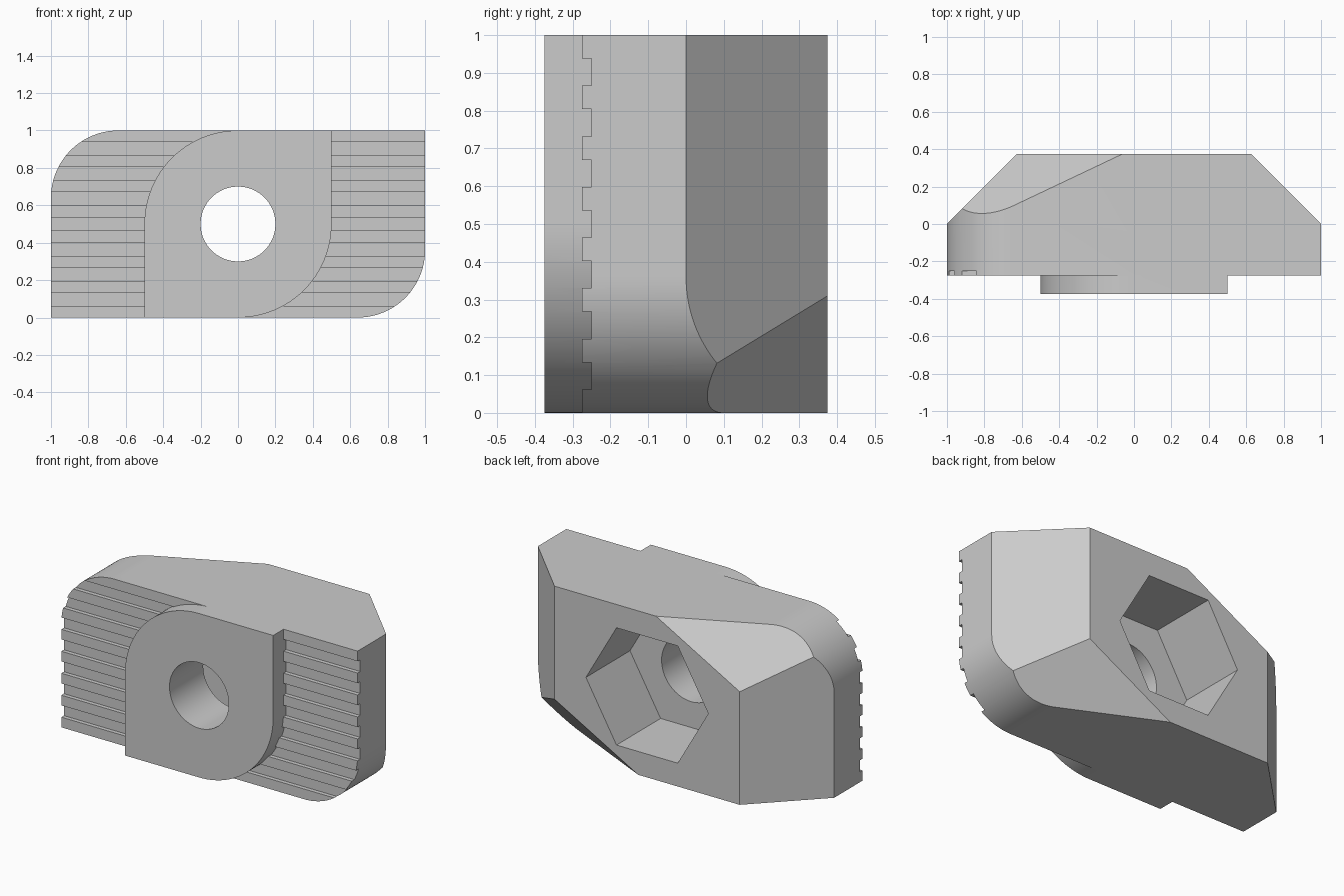
import bpy, bmesh
from math import pi, cos, sin
from mathutils import Vector

if "Cube" in bpy.data.objects:
    bpy.data.objects.remove(bpy.data.objects["Cube"], do_unlink=True)

FRONT, BACK = -0.275, 0.375      # depth of the serrated face and the back face

steel = bpy.data.materials.new("light_grey_steel")
steel.use_nodes = True
steel.diffuse_color = (0.6, 0.6, 0.6, 1)
steel.node_tree.nodes["Principled BSDF"].inputs["Base Color"].default_value = (0.6, 0.6, 0.6, 1)


def arc(cx, cz, r, start, end, steps):
    return [(cx + r * cos(start + (end - start) * i / steps),
             cz + r * sin(start + (end - start) * i / steps)) for i in range(steps + 1)]


def leaf_outline(half, r):
    """Rectangle with its top -x and bottom +x corners rounded."""
    return ([(-half, 0)] + arc(half - r, r, r, -pi / 2, 0, 32)
            + [(half, 1)] + arc(r - half, 1 - r, r, pi / 2, pi, 32))


def prism(name, outline, y0, y1, cuts=()):
    """Extrude an x-z outline along y, then trim it by planes."""
    bm = bmesh.new()
    face = bm.faces.new([bm.verts.new((x, y0, z)) for x, z in outline])
    ext = bmesh.ops.extrude_face_region(bm, geom=[face])
    moved = [v for v in ext["geom"] if isinstance(v, bmesh.types.BMVert)]
    bmesh.ops.translate(bm, verts=moved, vec=(0, y1 - y0, 0))
    for point, normal in cuts:
        bmesh.ops.bisect_plane(bm, geom=bm.verts[:] + bm.edges[:] + bm.faces[:], dist=1e-5,
                               plane_co=point, plane_no=Vector(normal).normalized(),
                               clear_outer=True)
        rim = [e for e in bm.edges if e.is_boundary]
        bmesh.ops.contextual_create(bm, geom=rim)
    bmesh.ops.recalc_face_normals(bm, faces=bm.faces)
    mesh = bpy.data.meshes.new(name)
    bm.to_mesh(mesh)
    bm.free()
    mesh.materials.append(steel)
    obj = bpy.data.objects.new(name, mesh)
    bpy.context.collection.objects.link(obj)
    return obj


def combine(target, tool, operation):
    mod = target.modifiers.new(operation.lower(), "BOOLEAN")
    mod.operation, mod.object, mod.solver = operation, tool, "EXACT"
    bpy.context.view_layer.objects.active = target
    bpy.ops.object.modifier_apply(modifier=mod.name)
    bpy.data.objects.remove(tool, do_unlink=True)


# Block with end chamfers and slanted corner chamfers on the back
trims = []
for s in (1, -1):
    trims.append(((s, 0, 0), (s, 1, 0)))
    trims.append(((0.06 * s, BACK, 0.5 - 0.5 * s), (0.31 * s, 0.654, -0.565 * s)))
body = prism("clamp_block", leaf_outline(1, 0.36), FRONT, BACK, trims)

# Gripping grooves across the front
for k in range(-3, 4):
    z = 0.5 + k * 0.134
    groove = [(-2, z - 0.036), (2, z - 0.036), (2, z + 0.036), (-2, z + 0.036)]
    combine(body, prism("groove_cutter", groove, -0.5, FRONT + 0.025), "DIFFERENCE")

# Raised guide key on the front
combine(body, prism("guide_key", leaf_outline(0.5, 0.499), -0.375, -0.2), "UNION")

# Bolt hole and hexagonal nut pocket
combine(body, prism("hole_cutter", arc(0, 0.5, 0.2, 0, 2 * pi, 64)[:-1], -1, 1), "DIFFERENCE")
combine(body, prism("nut_cutter", arc(0, 0.5, 0.413, 0, 2 * pi, 6)[:-1], -0.05, 1), "DIFFERENCE")

bpy.ops.object.select_all(action="DESELECT")
body.select_set(True)
bpy.context.view_layer.objects.active = body
bpy.ops.object.shade_smooth_by_angle(angle=pi / 7)
